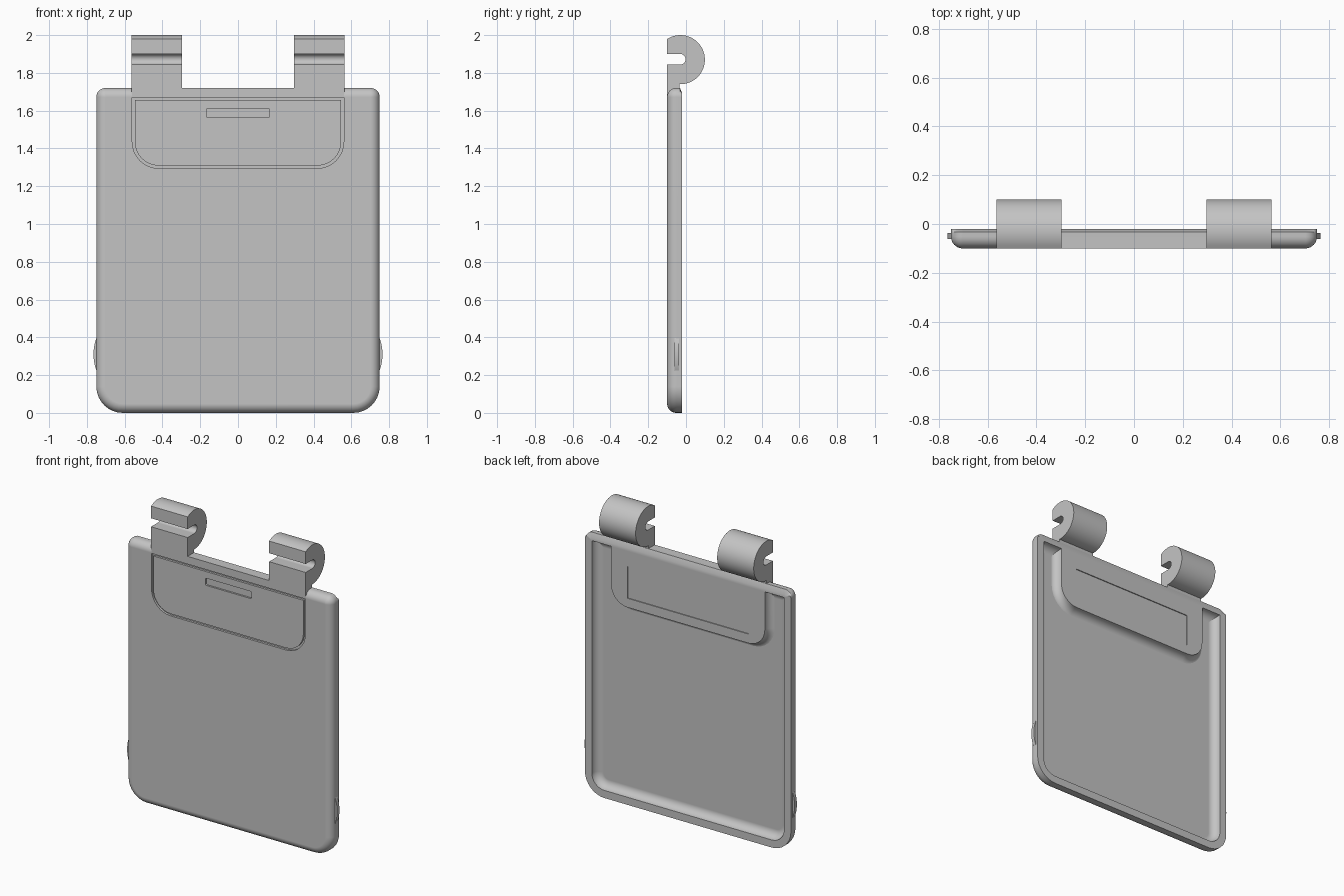
import bpy, bmesh, math
from math import sin, cos, pi, radians

cube = bpy.data.objects.get("Cube")
if cube:
    bpy.data.objects.remove(cube, do_unlink=True)

grey = bpy.data.materials.new("plain_grey")
grey.use_nodes = True
COLOUR = (0.55, 0.55, 0.55, 1)
grey.diffuse_color = COLOUR
grey.node_tree.nodes["Principled BSDF"].inputs["Base Color"].default_value = COLOUR


def arc(cx, cy, r, a0, a1, n=8):
    return [(cx + r * cos(radians(a0 + (a1 - a0) * i / n)),
             cy + r * sin(radians(a0 + (a1 - a0) * i / n))) for i in range(n + 1)]


def outline(w, z0, z1, rb, rt, d=0):
    """Rounded rectangle in x and z, inset by d; rb and rt are corner radii."""
    w, z0, z1 = w - d, z0 + d, z1 - d
    rb, rt = max(rb - d, 0.002), max(rt - d, 0.002)
    return (arc(-w + rb, z0 + rb, rb, 180, 270) + arc(w - rb, z0 + rb, rb, 270, 360)
            + arc(w - rt, z1 - rt, rt, 0, 90) + arc(-w + rt, z1 - rt, rt, 90, 180))


def loft(name, rings):
    """Skin a list of equal-length 3D rings and cap both ends."""
    bm = bmesh.new()
    loops = [[bm.verts.new(p) for p in ring] for ring in rings]
    for a, b in zip(loops, loops[1:]):
        for i in range(len(a)):
            j = (i + 1) % len(a)
            bm.faces.new((a[i], a[j], b[j], b[i]))
    bm.faces.new(loops[0])
    bm.faces.new(loops[-1])
    bmesh.ops.recalc_face_normals(bm, faces=bm.faces)
    mesh = bpy.data.meshes.new(name)
    bm.to_mesh(mesh)
    bm.free()
    mesh.materials.append(grey)
    ob = bpy.data.objects.new(name, mesh)
    bpy.context.collection.objects.link(ob)
    return ob


def slab(name, shape, y0, y1):
    """Extrude an x-z outline along y."""
    return loft(name, [[(x, y, z) for x, z in shape] for y in (y0, y1)])


def activate(ob):
    bpy.ops.object.select_all(action='DESELECT')
    ob.select_set(True)
    bpy.context.view_layer.objects.active = ob


def cut(ob, cutter):
    activate(ob)
    mod = ob.modifiers.new("cut", 'BOOLEAN')
    mod.operation, mod.solver, mod.object = 'DIFFERENCE', 'EXACT', cutter
    bpy.ops.object.modifier_apply(modifier=mod.name)
    bpy.data.objects.remove(cutter, do_unlink=True)


def smooth(ob):
    activate(ob)
    bpy.ops.object.shade_smooth_by_angle(angle=radians(30))
    ob.modifiers.new("weighted", 'WEIGHTED_NORMAL').keep_sharp = True


STEPS = [pi / 2 * i / 8 for i in range(9)]
FRONT, BACK, TOP = -0.1, -0.02, 1.72

# Tray body: rounded front edge, flat back rim, filleted hollow
R = 0.048
levels = [(R * (1 - sin(t)), FRONT + R * (1 - cos(t))) for t in STEPS]
levels += [(0, -0.032), (0, BACK)]
levels += [(0.05 + 0.05 * (1 - cos(t)), BACK - 0.05 * sin(t)) for t in STEPS]
rings = []
for d, y in levels:
    limit = 1.69 if y > -0.021 else TOP     # sloped back of the top edge
    rings.append([(x, y, min(z, limit)) for x, z in outline(0.75, 0, TOP, 0.14, R, d)])
body = loft("tray_body", rings)
cut(body, slab("pocket_cutter", outline(0.56, 1.295, 1.67, 0.14, 0.002), -0.13, -0.086))
smooth(body)

# Front panel set into its pocket, leaving a fine groove, with a slot
panel = slab("front_panel", outline(0.56, 1.295, 1.67, 0.14, 0.002, 0.014), FRONT, -0.08)
cut(panel, slab("slot_cutter", outline(0.168, 1.565, 1.612, 0.008, 0.008), -0.13, -0.088))
smooth(panel)

# Raised block inside the back, flaring into the floor
rings = []
for t in STEPS:
    d, y = -0.045 * (1 - cos(t)), BACK - 0.051 * sin(t)
    rings.append([(x, y, min(z, 1.67)) for x, z in outline(0.56, 1.3, 1.67, 0.12, 0.002, d)])
block = loft("back_block", rings)
cut(block, slab("label_cutter", outline(0.44, 1.36, 1.57, 0.002, 0.002), -0.026, 0.05))
smooth(block)

# Square-edged strip along the top between and below the hooks
slab("top_strip", [(-0.56, 1.669), (0.56, 1.669), (0.56, TOP), (-0.56, TOP)], FRONT, -0.034)

# Open hooks
profile = [(FRONT, 1.69), (FRONT, 1.844)]
profile += arc(-0.03, 1.872, 0.028, -90, 90, 14)
profile += [(FRONT, 1.9), (FRONT, 1.98)]
profile += arc(-0.03, 1.87, 0.13, 122, -92, 36)
profile += [(-0.035, 1.69)]
for side, x0 in (("left", 0.297), ("right", -0.563)):
    hook = loft(side + "_hook", [[(x, y, z) for y, z in profile] for x in (x0, x0 + 0.266)])
    smooth(hook)

# Shallow curved tabs on both sides
for side, s in (("left", 1), ("right", -1)):
    shape = [(s * x, z) for x, z in arc(0.515, 0.31, 0.25, -24, 24, 16)]
    tab = slab(side + "_tab", shape, -0.061, -0.037)
    smooth(tab)
